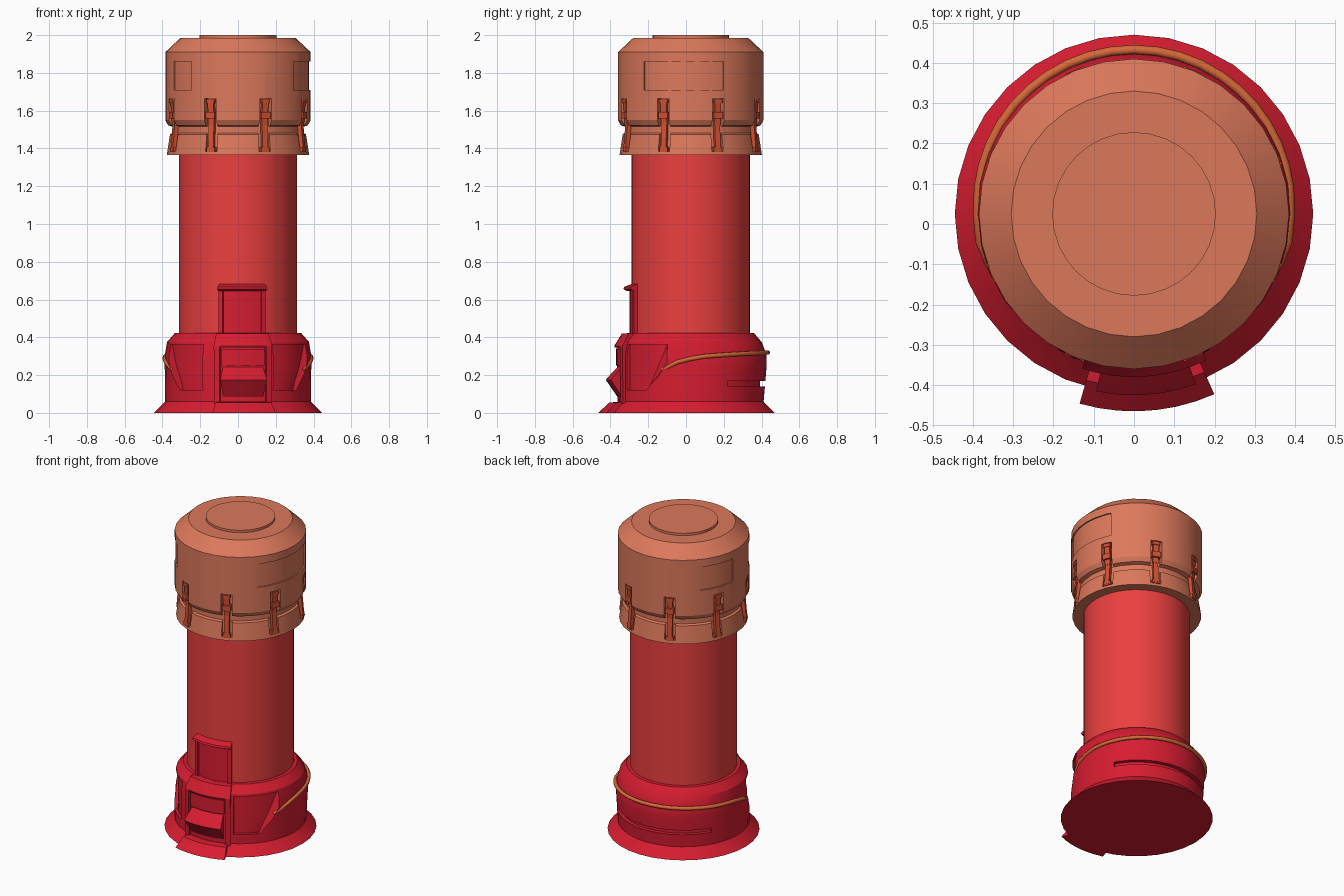
import bpy, bmesh, math
from math import sin, cos, radians, ceil
from mathutils import Matrix, Vector

if "Cube" in bpy.data.objects:
    bpy.data.objects.remove(bpy.data.objects["Cube"])

CY = 0.025      # the tower axis sits slightly behind the origin
FRONT = -86     # heading of the front hatch, degrees


def material(name, rgb):
    m = bpy.data.materials.new(name)
    m.diffuse_color = (*rgb, 1)
    m.use_nodes = True
    m.node_tree.nodes["Principled BSDF"].inputs["Base Color"].default_value = m.diffuse_color
    return m


CAP = material("clay_orange", (0.72, 0.19, 0.105))
BODY = material("body_red", (0.83, 0.05, 0.05))
BASE = material("deep_red", (0.68, 0.012, 0.03))
CLIP = material("clip_orange", (0.65, 0.08, 0.03))
TUBE = material("tube_orange", (0.68, 0.14, 0.04))


def polar(r, deg, z):
    a = radians(deg)
    return Vector((r * cos(a), CY + r * sin(a), z))


def finish(name, bm, mat):
    bmesh.ops.recalc_face_normals(bm, faces=bm.faces)
    me = bpy.data.meshes.new(name)
    bm.to_mesh(me)
    bm.free()
    ob = bpy.data.objects.new(name, me)
    bpy.context.collection.objects.link(ob)
    if mat:
        me.materials.append(mat)
    return ob


def loft(bm, rings, closed):
    # rings are equal-length closed loops; closed joins last to first
    rows = [[bm.verts.new(p) for p in ring] for ring in rings]
    n = len(rows[0])
    for i in range(len(rows) if closed else len(rows) - 1):
        a, b = rows[i], rows[(i + 1) % len(rows)]
        for j in range(n):
            k = (j + 1) % n
            bm.faces.new((a[j], a[k], b[k], b[j]))
    if not closed:
        bm.faces.new(rows[0])
        bm.faces.new(rows[-1])


def lathe(name, profile, mat, segs=32, bulge=()):
    # bulge: ring indices pushed outwards at the back
    bm = bmesh.new()
    rings = []
    for i, (r, z) in enumerate(profile):
        extra = 0.014 if i in bulge else 0
        rings.append([polar(r + extra * max(0, sin(math.tau * s / segs)), 360 * s / segs, z)
                      for s in range(segs)])
    loft(bm, rings, False)
    return finish(name, bm, mat)


def sector(name, a0, a1, profile, mat=None):
    # sweep a closed (r, z[, sweep fraction]) outline around the axis
    n = max(1, ceil(abs(a1 - a0) / 6))
    bm = bmesh.new()
    loft(bm, [[polar(p[0], a0 + (a1 - a0) * (p[2] if len(p) > 2 else 1) * i / n, p[1])
               for p in profile] for i in range(n + 1)], False)
    return finish(name, bm, mat)


def rect(r0, r1, z0, z1):
    return [(r0, z0), (r1, z0), (r1, z1), (r0, z1)]


def carve(ob, cutters):
    for c in cutters:
        c.hide_render = True
        m = ob.modifiers.new("cut", 'BOOLEAN')
        m.operation, m.object, m.solver = 'DIFFERENCE', c, 'EXACT'
    dg = bpy.context.evaluated_depsgraph_get()
    me = bpy.data.meshes.new_from_object(ob.evaluated_get(dg))
    ob.modifiers.clear()
    ob.data = me
    for c in cutters:
        bpy.data.objects.remove(c)


# Main column
lathe("column", [(0.313, 0.02), (0.313, 1.45)], BODY, 48)

# Cap with collar, clip notches and shallow side panels
cap = lathe("cap", [(0.377, 1.365), (0.36, 1.475), (0.347, 1.482), (0.347, 1.515),
                    (0.37, 1.522), (0.385, 1.55), (0.385, 1.91), (0.305, 1.985),
                    (0.203, 1.985), (0.203, 2.0)], CAP)
clip_angles = [22.5 + 45 * i for i in range(8)]
cuts = [sector("notch", a - 5, a + 5, rect(0.348, 0.45, 1.385, 1.665)) for a in clip_angles]
for a0, a1 in ((-40, 27), (140, 174), (207.5, 230)):
    cuts.append(sector("panel_cut", a0, a1, rect(0.376, 0.45, 1.71, 1.86)))
carve(cap, cuts)

# Latches bridging cap and collar: (radius, height, depth, width, length, tilt)
bm = bmesh.new()
for a in clip_angles:
    for r, z, d, w, h, tilt in ((0.365, 1.59, 0.022, 0.034, 0.13, 4),
                                (0.369, 1.575, 0.034, 0.052, 0.035, 0),
                                (0.371, 1.65, 0.026, 0.044, 0.02, 0),
                                (0.363, 1.465, 0.022, 0.03, 0.15, -5),
                                (0.366, 1.395, 0.026, 0.046, 0.025, 0)):
        m = (Matrix.Translation(polar(r, a, z)) @ Matrix.Rotation(radians(a), 4, 'Z')
             @ Matrix.Rotation(radians(tilt), 4, 'Y') @ Matrix.Diagonal((d, w, h, 1)))
        bmesh.ops.create_cube(bm, size=1, matrix=m)
finish("latches", bm, CLIP)

# Base skirt with back slot and two recessed cheek panels
base = lathe("base", [(0.445, 0), (0.39, 0.055), (0.386, 0.06), (0.388, 0.25), (0.387, 0.31),
                      (0.376, 0.375), (0.335, 0.422), (0.30, 0.424)], BASE, 32, bulge=(3, 4))
cheek = [(0.367, 0.12, 0.55), (0.45, 0.12, 0.55), (0.45, 0.235), (0.45, 0.362),
         (0.367, 0.362), (0.367, 0.235)]
carve(base, [sector("slot_cut", 30, 150, rect(0.368, 0.45, 0.14, 0.168)),
             sector("cheek_cut_right", -61, -19, cheek),
             sector("cheek_cut_left", 241, 199, cheek)])

# Hose wrapped around the back of the base
cu = bpy.data.curves.new("hose", 'CURVE')
cu.dimensions = '3D'
cu.bevel_depth, cu.bevel_resolution, cu.use_fill_caps = 0.012, 2, True
half = [(-24, 0.225, 0.374), (-18, 0.245, 0.38), (-10, 0.27, 0.388), (0, 0.287, 0.388)]
half += [(a, 0.287 + 0.033 * sin(radians(a)) ** 0.6, 0.388 + 0.02 * sin(radians(a)))
         for a in range(10, 91, 8)]
path = half + [(180 - a, z, r) for a, z, r in half[-2::-1]]
sp = cu.splines.new('POLY')
sp.points.add(len(path) - 1)
for pt, (a, z, r) in zip(sp.points, path):
    pt.co = (*polar(r, a, z), 1)
sp.use_smooth = True
cu.materials.append(TUBE)
bpy.context.collection.objects.link(bpy.data.objects.new("hose", cu))

# Front hatch: foot, side ribs, lintel, upper box and wedge handle
F = FRONT
sector("hatch_foot", F - 20, F + 20, [(0.36, 0), (0.49, 0), (0.43, 0.055), (0.36, 0.06)], BASE)
rib = [(0.3, 0.05), (0.4, 0.05), (0.405, 0.355), (0.365, 0.42), (0.3, 0.424)]
for side, s in (("left", -1), ("right", 1)):
    sector("hatch_rib_" + side, F + 18 * s, F + 22.5 * s, rib, BASE)
    sector("tall_panel_rail_" + side, F + 18 * s, F + 22 * s, rect(0.3, 0.335, 0.4, 0.67), BASE)
sector("hatch_lintel", F - 18, F + 18,
       [(0.3, 0.345), (0.402, 0.345), (0.405, 0.355), (0.365, 0.42), (0.3, 0.424)], BASE)
sector("hatch_box", F - 17, F + 17, rect(0.35, 0.395, 0.25, 0.338), BASE)
sector("hatch_handle", F - 16, F + 16,
       [(0.36, 0.075), (0.388, 0.085), (0.45, 0.175), (0.41, 0.22), (0.38, 0.25), (0.36, 0.25)], BASE)

# Tall panel above the hatch
sector("tall_panel", F - 18, F + 18, rect(0.3, 0.322, 0.4, 0.66), BASE)
sector("tall_panel_hood", F - 22, F + 22,
       [(0.295, 0.645), (0.337, 0.645), (0.357, 0.656), (0.352, 0.667), (0.295, 0.69)], BASE)

# Smooth round surfaces while keeping hard edges
bpy.ops.object.select_all(action='DESELECT')
for ob in bpy.context.scene.objects:
    if ob.type == 'MESH':
        ob.select_set(True)
        bpy.context.view_layer.objects.active = ob
bpy.ops.object.shade_smooth_by_angle(angle=radians(25))
